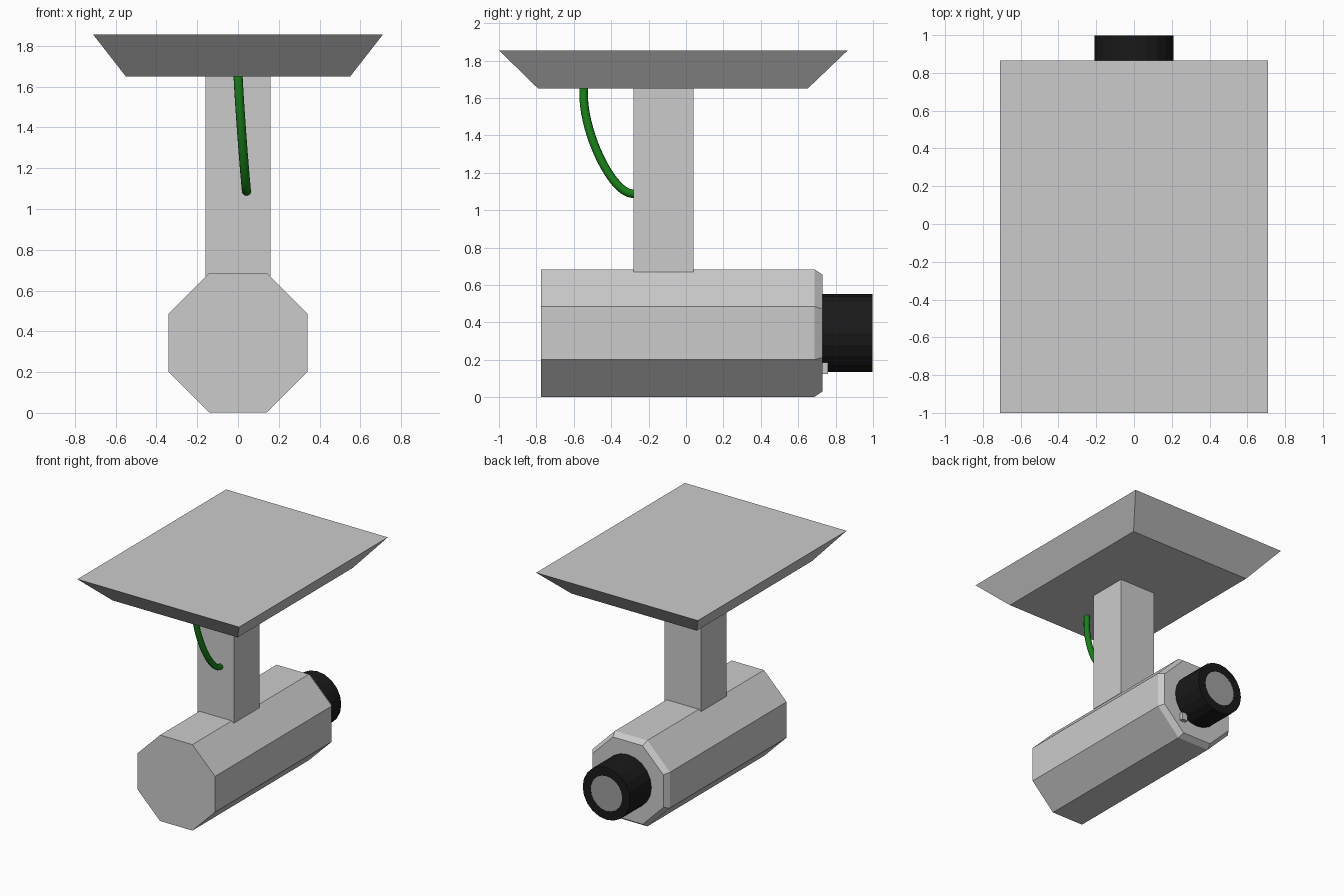
import bpy, bmesh, math
from mathutils import Matrix

if "Cube" in bpy.data.objects:
    bpy.data.objects.remove(bpy.data.objects["Cube"])


def material(name, color):
    m = bpy.data.materials.new(name)
    m.diffuse_color = (*color, 1)
    m.use_nodes = True
    m.node_tree.nodes["Principled BSDF"].inputs["Base Color"].default_value = m.diffuse_color
    return m


def add_object(name, bm, mat=None):
    bmesh.ops.recalc_face_normals(bm, faces=bm.faces)
    me = bpy.data.meshes.new(name)
    bm.to_mesh(me)
    bm.free()
    ob = bpy.data.objects.new(name, me)
    bpy.context.collection.objects.link(ob)
    if mat:
        me.materials.append(mat)
    return ob


def loft(name, rings, mat=None):
    """Skin a list of equal-length point rings and cap both ends."""
    bm = bmesh.new()
    vs = [[bm.verts.new(p) for p in r] for r in rings]
    n = len(rings[0])
    for a, b in zip(vs, vs[1:]):
        for i in range(n):
            j = (i + 1) % n
            bm.faces.new((a[i], a[j], b[j], b[i]))
    bm.faces.new(vs[0])
    bm.faces.new(vs[-1])
    return add_object(name, bm, mat)


def rect(hx, y0, y1, z):
    return [(-hx, y0, z), (hx, y0, z), (hx, y1, z), (-hx, y1, z)]


CZ = 0.343  # height of the camera axis


def octagon(y, s=1.0):
    a, b = 0.341 * s, 0.142 * s
    pts = [(b, -a), (a, -b), (a, b), (b, a), (-b, a), (-a, b), (-a, -b), (-b, -a)]
    return [(x, y, CZ + z) for x, z in pts]


def circle(r, y, n=20):
    return [(r * math.cos(2 * math.pi * i / n), y, CZ + r * math.sin(2 * math.pi * i / n))
            for i in range(n)]


black = material("black", (0.01, 0.01, 0.01))
glass = material("lens_grey", (0.35, 0.35, 0.35))
green = material("green", (0.01, 0.22, 0.01))

# ceiling plate and support post
loft("ceiling_plate", [rect(0.55, -0.79, 0.65, 1.65), rect(0.71, -1.0, 0.865, 1.855)])
loft("support_post", [rect(0.16, -0.28, 0.04, 0.67), rect(0.16, -0.28, 0.04, 1.66)])

# octagonal housing with bevelled lens end
loft("camera_housing", [octagon(-0.775), octagon(0.687), octagon(0.73, 0.915)])

# lens barrel with glass disc
loft("lens_barrel", [circle(0.208, 0.72), circle(0.208, 0.998), circle(0.138, 0.998),
                     circle(0.138, 0.99)], black)
loft("lens_glass", [circle(0.138, 0.985), circle(0.138, 0.997)], glass)

# small indicator block beside the lens
bm = bmesh.new()
bmesh.ops.create_cube(bm, size=1, matrix=Matrix.Translation((0.14, 0.74, 0.155))
                      @ Matrix.Diagonal((0.05, 0.04, 0.06, 1)))
add_object("indicator", bm)

# cable looping from plate to post
cu = bpy.data.curves.new("cable", 'CURVE')
cu.dimensions = '3D'
cu.bevel_depth = 0.023
cu.bevel_resolution = 3
cu.resolution_u = 20
sp = cu.splines.new('BEZIER')
sp.bezier_points.add(1)
path = [((0, -0.545, 1.66), (0, -0.53, 1.8), (0.01, -0.57, 1.45)),
        ((0.042, -0.27, 1.09), (0.042, -0.39, 1.06), (0.042, -0.2, 1.11))]
for bp, (co, left, right) in zip(sp.bezier_points, path):
    bp.handle_left_type = bp.handle_right_type = 'FREE'
    bp.co, bp.handle_left, bp.handle_right = co, left, right
cable = bpy.data.objects.new("cable", cu)
bpy.context.collection.objects.link(cable)
cu.materials.append(green)
